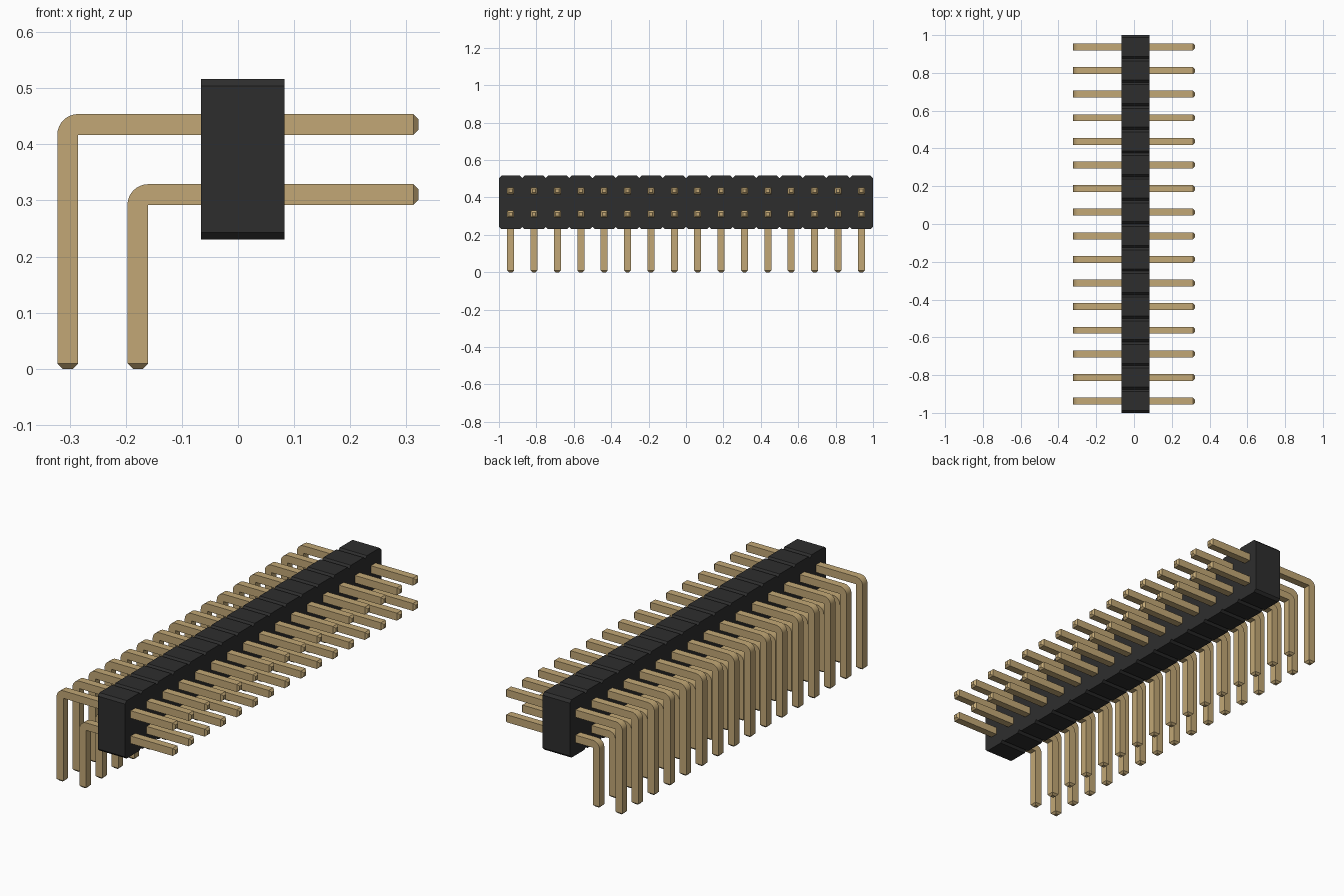
import bpy, bmesh
from math import sin, cos, pi
from mathutils import Vector

cube = bpy.data.objects.get("Cube")
if cube:
    bpy.data.objects.remove(cube, do_unlink=True)

COUNT = 16
PITCH = 2 / COUNT
HALF = 0.0185   # half thickness of a pin
TIP = 0.0095    # pin tip chamfer


def material(name, colour):
    mat = bpy.data.materials.new(name)
    mat.use_nodes = True
    mat.diffuse_color = (*colour, 1)
    bsdf = mat.node_tree.nodes["Principled BSDF"]
    bsdf.inputs["Base Color"].default_value = (*colour, 1)
    bsdf.inputs["Roughness"].default_value = 0.6
    return mat


def make_object(name, bm, mat):
    bmesh.ops.recalc_face_normals(bm, faces=bm.faces)
    mesh = bpy.data.meshes.new(name)
    bm.to_mesh(mesh)
    bm.free()
    mesh.materials.append(mat)
    obj = bpy.data.objects.new(name, mesh)
    bpy.context.collection.objects.link(obj)
    return obj


def extrude_profile(bm, points, offset):
    face = bm.faces.new([bm.verts.new(p) for p in points])
    result = bmesh.ops.extrude_face_region(bm, geom=[face])
    verts = [v for v in result["geom"] if isinstance(v, bmesh.types.BMVert)]
    bmesh.ops.translate(bm, vec=offset, verts=verts)


black = material("black plastic", (0.027, 0.027, 0.027))
gold = material("gold metal", (0.54, 0.39, 0.18))

# Housing: one notched outline pushed through along x
x0, x1, z0, z1 = -0.066, 0.083, 0.23, 0.516
cut = 0.0125
top, bottom = [], []
for i in range(COUNT):
    y = -1 + i * PITCH
    for dy, inset in ((0, cut), (cut, 0), (PITCH - cut, 0), (PITCH, cut)):
        if dy == 0 and i > 0:
            continue    # shared with the previous cell
        top.append((x0, y + dy, z1 - inset))
        bottom.append((x0, y + dy, z0 + inset))
bm = bmesh.new()
extrude_profile(bm, bottom + top[::-1], (x1 - x0, 0, 0))
make_object("housing", bm, black)


def bent_pin(bm, y, xc, zc, x_end):
    """Square pin swept up a leg, around the elbow and out along x."""
    pivot = Vector((xc + HALF, y, zc - HALF))
    rings = []

    def ring(centre, direction, half):
        side = Vector((0, half, 0))
        across = Vector((-direction.z, 0, direction.x)) * half
        rings.append([bm.verts.new(centre + a * side + b * across)
                      for a, b in ((-1, -1), (1, -1), (1, 1), (-1, 1))])

    up, out = Vector((0, 0, 1)), Vector((1, 0, 0))
    ring(Vector((xc, y, 0)), up, HALF - TIP)
    ring(Vector((xc, y, TIP)), up, HALF)
    steps = 8
    for k in range(steps + 1):
        a = k * pi / 2 / steps
        ring(pivot + Vector((-cos(a), 0, sin(a))) * HALF,
             Vector((sin(a), 0, cos(a))), HALF)
    ring(Vector((x_end - TIP, y, zc)), out, HALF)
    ring(Vector((x_end, y, zc)), out, HALF - TIP)
    for r, s in zip(rings, rings[1:]):
        for j in range(4):
            n = (j + 1) % 4
            bm.faces.new((r[j], r[n], s[n], s[j]))
    bm.faces.new(rings[0][::-1])
    bm.faces.new(rings[-1])


# Pins: an outer (upper) and an inner (lower) row
for name, xc, zc in (("upper_pins", -0.3035, 0.4355), ("lower_pins", -0.1785, 0.3105)):
    bm = bmesh.new()
    for i in range(COUNT):
        bent_pin(bm, -1 + (i + 0.5) * PITCH, xc, zc, 0.322)
    # the elbow's inner corner is a single sharp edge
    bmesh.ops.remove_doubles(bm, verts=bm.verts, dist=0.0001)
    obj = make_object(name, bm, gold)
    bpy.ops.object.select_all(action="DESELECT")
    obj.select_set(True)
    bpy.context.view_layer.objects.active = obj
    bpy.ops.object.shade_smooth_by_angle(angle=pi / 8)
